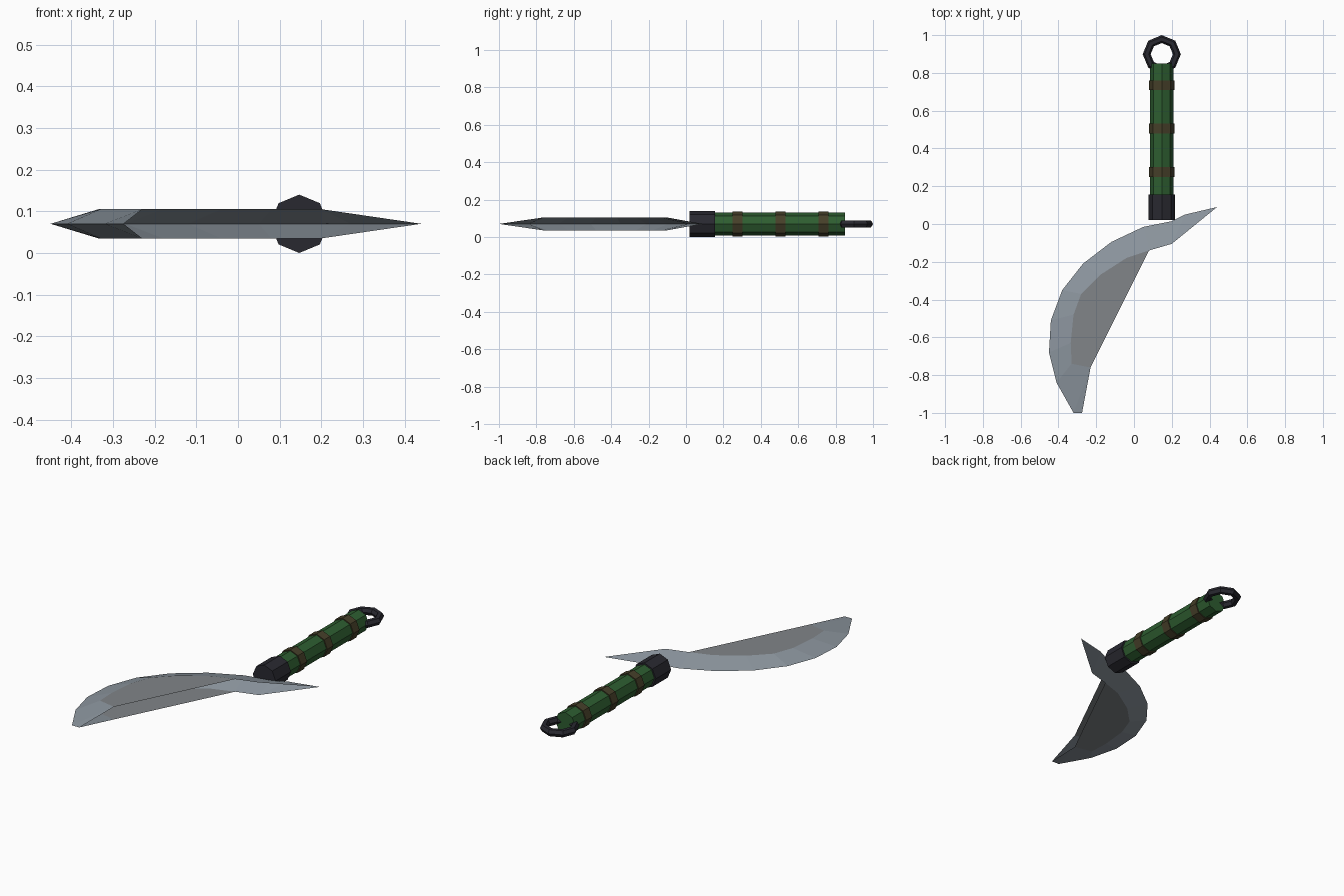
import bpy, bmesh, math
from mathutils import Vector

cube = bpy.data.objects.get("Cube")
if cube:
    bpy.data.objects.remove(cube)


def material(name, rgb):
    m = bpy.data.materials.new(name)
    m.use_nodes = True
    m.diffuse_color = (*rgb, 1)
    m.node_tree.nodes["Principled BSDF"].inputs["Base Color"].default_value = (*rgb, 1)
    return m


edge_steel = material("edge steel", (0.26, 0.30, 0.34))
flat_steel = material("flat steel", (0.22, 0.235, 0.25))
green = material("green grip", (0.027, 0.11, 0.03))
brown = material("brown wrap", (0.06, 0.05, 0.022))
black = material("black metal", (0.022, 0.022, 0.03))

MID, HALF, AXIS = 0.07, 0.035, 0.147

# Blade: each cutting edge point paired with its point on the raised face
profile = [
    ((0.44, 0.09), (0.2, -0.105)),
    ((0.27, 0.05), (0.2, -0.105)),
    ((0.2, 0.015), (0.2, -0.105)),
    ((0.05, -0.015), (0.08, -0.14)),
    ((-0.12, -0.095), (-0.04, -0.18)),
    ((-0.27, -0.21), (-0.18, -0.27)),
    ((-0.38, -0.35), (-0.28, -0.37)),
    ((-0.44, -0.51), (-0.32, -0.48)),
    ((-0.45, -0.68), (-0.335, -0.63)),
    ((-0.41, -0.84), (-0.33, -0.74)),
    ((-0.32, -1.0), (-0.23, -0.76)),
    ((-0.275, -1.0), (-0.23, -0.76)),
]


def build_blade():
    bm = bmesh.new()
    cache = {}

    def vert(p, z):
        key = (*p, z)
        if key not in cache:
            cache[key] = bm.verts.new(key)
        return cache[key]

    def face(verts, slot, side):
        f = bm.faces.new(list(dict.fromkeys(verts)))
        f.material_index = slot
        f.normal_update()
        if f.normal.z * side < 0:
            f.normal_flip()

    for side in (1, -1):
        z = MID + side * HALF
        # Bevels from the sharp rim up to the raised face
        for (o1, r1), (o2, r2) in zip(profile, profile[1:]):
            face([vert(o1, MID), vert(o2, MID), vert(r2, z), vert(r1, z)], 0, side)
        # Flat cheek, open along the straight inner side
        face([vert(r, z) for _, r in profile[3:]], 1, side)
    mesh = bpy.data.meshes.new("blade")
    bm.to_mesh(mesh)
    bm.free()
    for m in (edge_steel, flat_steel):
        mesh.materials.append(m)
    obj = bpy.data.objects.new("blade", mesh)
    bpy.context.collection.objects.link(obj)


def rod(name, y0, y1, radius, mat):
    """Octagonal bar along y with a corner pointing up."""
    bpy.ops.mesh.primitive_cylinder_add(
        vertices=8, radius=radius, depth=y1 - y0,
        location=(AXIS, (y0 + y1) / 2, MID), rotation=(math.pi / 2, 0, 0))
    obj = bpy.context.object
    obj.name = name
    obj.data.materials.append(mat)


build_blade()

# Handle
rod("ferrule", 0.02, 0.155, 0.07, black)
rod("grip", 0.15, 0.85, 0.061, green)
for i, y in enumerate((0.275, 0.505, 0.735)):
    rod(f"wrap_{i + 1}", y - 0.026, y + 0.026, 0.067, brown)

# Hanging ring at the end of the handle
bpy.ops.mesh.primitive_torus_add(
    major_segments=8, minor_segments=6, major_radius=0.08, minor_radius=0.021,
    location=(AXIS, 0.899, MID))
ring = bpy.context.object
ring.name = "hanging_ring"
ring.data.materials.append(black)
